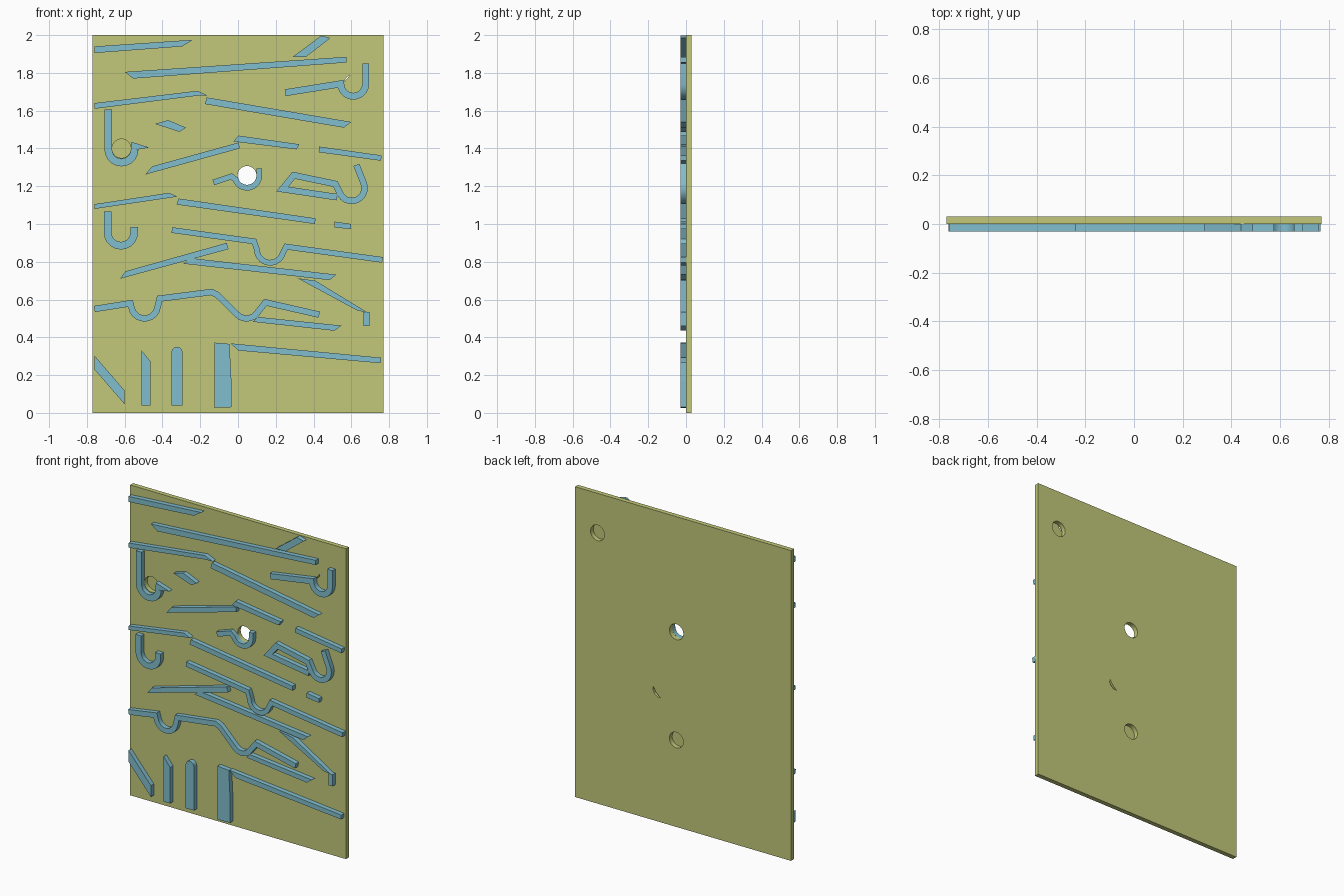
import bpy, bmesh, math
from mathutils import Vector


def material(name, rgb):
    m = bpy.data.materials.new(name)
    m.diffuse_color = (*rgb, 1)
    return m


OLIVE = material("board_olive", (0.54, 0.58, 0.195))
BLUE = material("rail_blue", (0.22, 0.51, 0.61))


def prism(name, pts, mat, y0=-0.03, y1=0.0):
    """Extrude an (x, z) outline along y."""
    bm = bmesh.new()
    face = bm.faces.new([bm.verts.new((x, y0, z)) for x, z in pts])
    out = bmesh.ops.extrude_face_region(bm, geom=[face])["geom"]
    bmesh.ops.translate(bm, vec=(0, y1 - y0, 0),
                        verts=[v for v in out if isinstance(v, bmesh.types.BMVert)])
    bmesh.ops.recalc_face_normals(bm, faces=bm.faces)
    me = bpy.data.meshes.new(name)
    bm.to_mesh(me)
    bm.free()
    me.materials.append(mat)
    ob = bpy.data.objects.new(name, me)
    bpy.context.collection.objects.link(ob)
    return ob


def arc(cx, cz, r, a0, a1, n=10):
    angs = [math.radians(a0 + (a1 - a0) * i / n) for i in range(n + 1)]
    return [(cx + r * math.cos(a), cz + r * math.sin(a)) for a in angs]


def track(name, path, width):
    """Strip of even width along a path, with mitred corners."""
    p = [Vector(q) for q in path]
    left, right = [], []
    for i, q in enumerate(p):
        d0 = (q - p[i - 1]).normalized() if i else (p[1] - q).normalized()
        d1 = (p[i + 1] - q).normalized() if i < len(p) - 1 else d0
        n0, n1 = Vector((-d0.y, d0.x)), Vector((-d1.y, d1.x))
        m = (n0 + n1).normalized()
        m *= width / 2 / m.dot(n0)
        left.append(q + m)
        right.append(q - m)
    ob = prism(name, left + right[::-1], BLUE)
    bpy.context.view_layer.objects.active = ob
    ob.select_set(True)
    bpy.ops.object.shade_smooth_by_angle(angle=math.radians(30))
    ob.select_set(False)


# back board
board = prism("board", [(-.77, 0), (.77, 0), (.77, 2), (-.77, 2)], OLIVE, 0, 0.03)


def cut(pts, y0, y1):
    c = prism("hole_cutter", pts, OLIVE, y0, y1)
    c.hide_render = True
    mod = board.modifiers.new("hole", "BOOLEAN")
    mod.operation, mod.solver, mod.object = "DIFFERENCE", "EXACT", c
    bpy.context.view_layer.objects.active = board
    bpy.ops.object.modifier_apply(modifier=mod.name)
    bpy.data.objects.remove(c)


# through hole, blind holes from the front and the back, and narrow slits
def ring(x, z):
    return arc(x, z, 0.05, 0, 348.75, 31)


cut(ring(0.048, 1.257), -0.1, 0.1)
cut(ring(-0.617, 1.40), -0.1, 0.029)
cut(ring(0.61, 1.745), 0.001, 0.1)
cut(ring(0.048, 0.56), 0.001, 0.1)
cut(arc(0.61, 1.745, 0.047, 110, 170, 6), -0.1, 0.02)
cut(arc(0.165, 0.85, 0.05, 265, 375, 8)[::2] + [(0.195, 0.832)], 0.001, 0.1)

# straight bars with slanted ends
upper = [
    [(-.76, 1.94), (-.24, 1.975), (-.295, 1.94), (-.76, 1.905)],
    [(.29, 1.885), (.44, 1.997), (.49, 1.985), (.36, 1.885)],
    [(-.60, 1.805), (.575, 1.885), (.575, 1.855), (-.555, 1.77)],
    [(-.76, 1.64), (-.215, 1.705), (-.16, 1.68), (-.21, 1.68), (-.76, 1.61)],
    [(-.165, 1.67), (.60, 1.54), (.56, 1.51), (-.175, 1.635)],
    [(-.565, 1.435), (-.47, 1.405), (-.527, 1.395), (-.567, 1.395)],
    [(-.44, 1.53), (-.37, 1.55), (-.275, 1.51), (-.31, 1.488)],
    [(-.455, 1.305), (.005, 1.432), (.008, 1.40), (-.49, 1.262)],
    [(.003, 1.468), (.325, 1.422), (.31, 1.395), (-.025, 1.437)],
    [(.43, 1.41), (.76, 1.363), (.757, 1.335), (.427, 1.38)],
]
lower = [
    [(-.76, 1.105), (-.365, 1.165), (-.32, 1.145), (-.76, 1.08)],
    [(-.315, 1.135), (.41, 1.03), (.408, 1.0), (-.325, 1.103)],
    [(.51, 1.013), (.598, 1.0), (.597, .973), (.51, .982)],
    [(-.595, .75), (-.06, .90), (-.05, .867), (-.625, .71)],
    [(-.255, .82), (.52, .732), (.485, .703), (-.29, .79)],
    [(.315, .713), (.41, .70), (.68, .535), (.635, .54)],
    [(.665, .535), (.695, .535), (.695, .46), (.665, .46)],
    [(.105, .508), (.548, .462), (.51, .435), (.08, .482)],
    [(-.04, .368), (.758, .292), (.755, .263), (.003, .33)],
]
for i, pts in enumerate(upper + lower):
    prism(f"ramp_{i + 1}", pts, BLUE)

# dividers along the bottom
dividers = [
    [(-.76, .303), (-.60, .118), (-.60, .045), (-.76, .23)],
    [(-.51, .33), (-.463, .272), (-.463, .04), (-.51, .04)],
    [(-.352, .04), (-.294, .04)] + arc(-.323, .321, .029, 0, 180, 8),
    [(-.125, .372), (-.045, .365), (-.035, .17), (-.035, .03), (-.125, .027)],
]
for i, pts in enumerate(dividers):
    prism(f"divider_{i + 1}", pts, BLUE)

# curved catchers and wavy tracks
track("catcher_top_right", [(.25, 1.695)] + arc(.61, 1.742, .066, 180, 360)
      + [(.676, 1.85)], .036)
track("catcher_left", [(-.687, 1.605)] + arc(-.617, 1.395, .07, 180, 360), .04)
track("catcher_lower_left", [(-.69, 1.065)] + arc(-.62, .955, .07, 180, 360)
      + [(-.55, .985)], .04)
track("catcher_centre", [(-.13, 1.22), (-.035, 1.252)] + arc(.048, 1.257, .065, 200, 360)
      + [(.113, 1.295)], .03)
track("catcher_right", [(.525, 1.142), (.235, 1.185), (.295, 1.258), (.515, 1.212)]
      + arc(.602, 1.19, .068, 210, 380) + [(.627, 1.313)], .034)
track("dip_track", [(-.35, .968), (.085, .908)] + arc(.17, .865, .07, 180, 345)
      + [(.255, .88), (.765, .81)], .03)
track("wave_track", [(-.76, .55), (-.57, .58)] + arc(-.495, .57, .07, 190, 350)
      + [(-.415, .605), (-.14, .64), (-.11, .625)] + arc(.045, .57, .07, 225, 315, 6)
      + [(.145, .585), (.43, .52)], .033)
